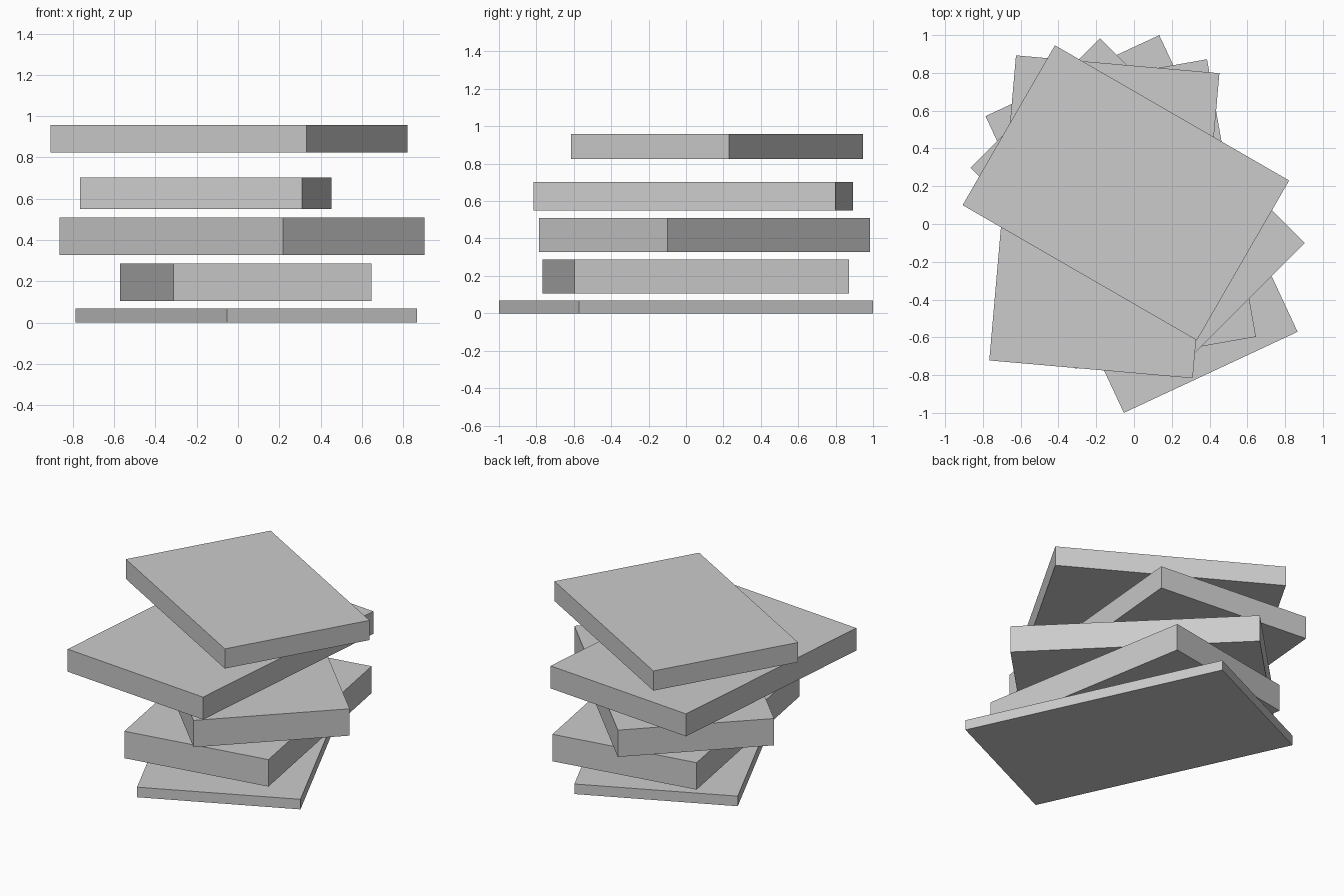
import bpy
from math import radians

if "Cube" in bpy.data.objects:
    bpy.data.objects.remove(bpy.data.objects["Cube"])

# name, centre x, centre y, bottom z, top z, width, depth, turn in degrees
SLABS = [
    ("bottom_slab", 0.040, 0.000, 0.000, 0.068, 1.015, 1.733, 25),
    ("second_slab", 0.037, 0.053, 0.105, 0.287, 0.973, 1.492, 10),
    ("middle_slab", 0.019, 0.099, 0.328, 0.509, 0.970, 1.532, 45),
    ("fourth_slab", -0.157, 0.038, 0.551, 0.703, 1.081, 1.621, -5),
    ("top_slab", -0.043, 0.165, 0.825, 0.958, 0.977, 1.432, 60),
]


def add_slab(name, x, y, z0, z1, width, depth, turn):
    bpy.ops.mesh.primitive_cube_add(size=1, location=(x, y, (z0 + z1) / 2))
    slab = bpy.context.object
    slab.name = name
    slab.scale = (width, depth, z1 - z0)
    slab.rotation_euler.z = radians(turn)
    bpy.ops.object.transform_apply(location=False, rotation=False, scale=True)


# Loose stack of twisted slabs, from the ground up
for slab_data in SLABS:
    add_slab(*slab_data)
